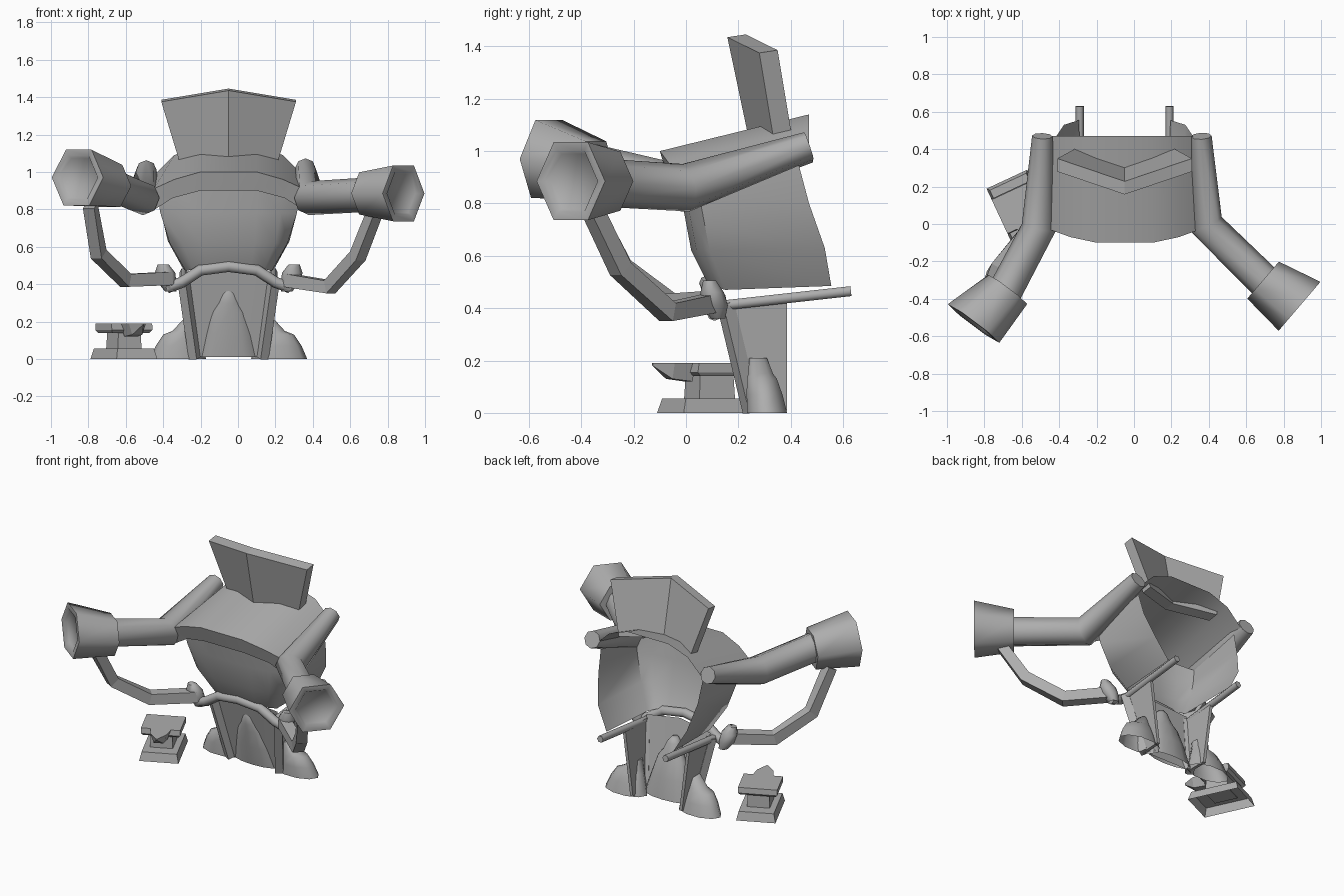
import bpy, bmesh, math
from mathutils import Vector, Matrix

if "Cube" in bpy.data.objects:
    bpy.data.objects.remove(bpy.data.objects["Cube"], do_unlink=True)

MID = -0.05  # centre plane of the furnace

stone = bpy.data.materials.new("plain grey")
stone.use_nodes = True
stone.diffuse_color = (0.42, 0.42, 0.42, 1)
stone.node_tree.nodes["Principled BSDF"].inputs["Base Color"].default_value = (0.42, 0.42, 0.42, 1)


def finish(name, bm, smooth=0):
    bmesh.ops.recalc_face_normals(bm, faces=bm.faces)
    mesh = bpy.data.meshes.new(name)
    bm.to_mesh(mesh)
    bm.free()
    mesh.materials.append(stone)
    ob = bpy.data.objects.new(name, mesh)
    bpy.context.collection.objects.link(ob)
    if smooth:
        bpy.ops.object.select_all(action='DESELECT')
        ob.select_set(True)
        bpy.context.view_layer.objects.active = ob
        bpy.ops.object.shade_smooth_by_angle(angle=math.radians(smooth))
    return ob


def loft(name, rings, smooth=0, closed=True, floor=True):
    """Skin a list of point rows; closed rows become tubes, capped at the end and, with floor, at the start."""
    bm = bmesh.new()
    rows = [[bm.verts.new(p) for p in r] for r in rings]
    n = len(rows[0])
    for a, b in zip(rows, rows[1:]):
        for i in range(n if closed else n - 1):
            j = (i + 1) % n
            bm.faces.new((a[i], a[j], b[j], b[i]))
    if closed:
        bm.faces.new(rows[-1])
        if floor:
            bm.faces.new(rows[0])
    return finish(name, bm, smooth)


def tube(name, pts, radii, sides=8, smooth=62, turn=0.0, axis=None):
    """Tube along a path, one radius per point."""
    pts = [Vector(p) for p in pts]
    rings = []
    for i, p in enumerate(pts):
        d = axis or (pts[min(i + 1, len(pts) - 1)] - pts[max(i - 1, 0)])
        side = d.cross(Vector((0, 0, 1))).normalized()
        up = side.cross(d).normalized()
        angles = [turn + math.tau * k / sides for k in range(sides)]
        rings.append([p + radii[i] * (side * math.cos(a) + up * math.sin(a)) for a in angles])
    return loft(name, rings, smooth)


def mirrored(half):
    """Row of (offset, y, z) from the outside in, mirrored about the centre plane."""
    left = [(MID - x, y, z) for x, y, z in half]
    right = [(MID + x, y, z) for x, y, z in reversed(half) if x > 0]
    return left + right


def shell(name, halves, smooth=45):
    """Thin mirrored sheet."""
    loft(name, [mirrored(h) for h in halves], smooth, closed=False)


def mound(name, levels, sides=10):
    """Hollow heap from (x, y, z, rx, ry) levels."""
    loft(name, [[(x + rx * math.cos(math.tau * k / sides), y + ry * math.sin(math.tau * k / sides), z)
                 for k in range(sides)] for x, y, z, rx, ry in levels], 60, floor=False)


# Curved furnace wall, open at the back and underneath
shell("furnace_wall", [
    [(.375, .43, .95), (.38, .05, .87), (.28, .00, .90), (.15, -.04, .93)],
    [(.365, .47, .80), (.365, .06, .78), (.28, .01, .78), (.15, -.01, .78)],
    [(.325, .53, .63), (.315, .09, .62), (.25, .04, .62), (.14, .02, .62)],
    [(.245, .555, .485), (.23, .15, .47), (.19, .11, .48), (.12, .08, .50)],
], 50)

# Arched hood with an upright front band
shell("hood", [
    [(.41, .00, .79), (.30, -.03, .86), (.15, -.07, .90)],
    [(.40, -.03, .91), (.29, -.07, .96), (.15, -.10, 1.00)],
    [(.40, .47, .98), (.29, .47, 1.09), (.15, .47, 1.14)],
])

# Wedge-shaped chimney plate
front = [mirrored([(.36, .28, 1.375), (0, .158, 1.435)]), mirrored([(.26, .335, 1.045), (0, .235, 1.07)])]
bm = bmesh.new()
layers = [[[bm.verts.new(Vector(p) + Vector((0, s, s * .15))) for p in row] for row in front] for s in (0, .07)]
for (top, low) in layers:
    for i in (0, 1):
        bm.faces.new((top[i], top[i + 1], low[i + 1], low[i]))
(ft, fl), (bt, bl) = layers
for a, b in ((ft, bt), (fl, bl)):
    for i in (0, 1):
        bm.faces.new((a[i], a[i + 1], b[i + 1], b[i]))
for i in (0, 2):
    bm.faces.new((ft[i], fl[i], bl[i], bt[i]))
finish("chimney", bm)

# Blower arms, horns with shallow mouths, and feed pipes
arms = {
    "left": ([(.36, .47, 1.02), (.385, 0, .86), (.72, -.33, .88)],
             (.69, -.30, .885), (.885, -.44, .885), (.76, -.65, 0),
             [(.27, .10, .42), (.49, -.07, .385), (.64, -.25, .55), (.73, -.36, .78)]),
    "right": ([(-.49, .47, 1.01), (-.51, -.02, .86), (-.70, -.38, .94)],
              (-.675, -.35, .925), (-.858, -.532, .97), (-.6, -.8, .07),
              [(-.37, .10, .43), (-.60, -.07, .42), (-.745, -.25, .56), (-.79, -.38, .82)]),
}
for side, (path, neck, mouth, axis, pipe) in arms.items():
    tube(side + "_arm", path, [.055, .092, .092])
    neck, mouth, axis = Vector(neck), Vector(mouth), Vector(axis)
    tube(side + "_horn", [neck, mouth, mouth, mouth - axis * .02],
         [.13, .172, .135, .12], 6, 65, 0, axis)
    tube(side + "_feed_pipe", pipe, [.05, .05, .048, .045], 4, 0, math.pi / 4)
    s = 1 if side == "left" else -1
    kx = MID + s * .34
    mound(side + "_knob", [(kx - s * .03, .12, .36, .03, .03), (kx - s * .01, .11, .41, .05, .05),
                           (kx, .10, .46, .055, .045), (kx + s * .01, .09, .505, .03, .025)], 8)

# Arched front rail and straight side rails
tube("front_rail", mirrored([(.33, .11, .38), (.25, .10, .41), (.15, .09, .475), (0, .08, .495)]),
     [.03] * 7, 8)

for side, s in (("left", 1), ("right", -1)):
    tube(side + "_side_rail", [(MID + s * .24, .09, .405), (MID + s * .24, .63, .465)], [.022] * 2, 6)

    # Slanted leg with a plate behind it
    tube(side + "_leg", [(MID + s * .24, .15, .42), (MID + s * .18, .25, .005)], [.035, .035], 4, 0, math.pi / 4)
    outline = [(.235, .15, .43), (.235, .385, .43), (.18, .385, .01), (.175, .25, .005)]
    loft(side + "_leg_plate", [[(MID + s * (x + t), y, z) for x, y, z in outline] for t in (-.01, .01)])

    # Stepped heap beside the leg
    mound(side + "_heap", [(MID + s * .27, .31, 0, .15, .08), (MID + s * .265, .30, .07, .125, .072),
                           (MID + s * .255, .29, .13, .095, .06), (MID + s * .235, .285, .15, .065, .05),
                           (MID + s * .215, .275, .21, .03, .035)])

# Leaning firebox wall between the legs, with the heap pushed through it
shell("firebox_wall", [[(.235, .15, .45), (0, .13, .48)], [(.175, .25, .01), (0, .25, .01)]])
mound("centre_heap", [(MID, .27, .01, .16, .05), (MID, .245, .14, .13, .055),
                      (MID, .22, .25, .10, .05), (MID, .205, .30, .065, .045),
                      (MID, .195, .35, .045, .04), (MID, .19, .38, .02, .025)], 12)


# Anvil, turned on the ground
def rect(w, d, z):
    return [(w * a / 2, d * b / 2, z) for a, b in ((-1, -1), (1, -1), (1, 1), (-1, 1))]


horn = [[(-w, y, .19), (w, y, .19), (w * .6, y, low), (-w * .6, y, low)]
        for y, w, low in ((-.09, .065, .12), (-.17, .05, .13), (-.24, .005, .18))]
parts = [
    loft("anvil_base", [rect(.24, .33, 0), rect(.215, .30, .055)], floor=False),
    loft("anvil_column", [rect(.14, .15, .05), rect(.13, .14, .15)]),
    loft("anvil_top", [rect(.22, .18, .14), rect(.24, .21, .155), rect(.24, .20, .19)]),
    loft("anvil_horn", horn),
]
for ob in parts:
    ob.matrix_world = Matrix.Translation((-.61, .09, 0)) @ Matrix.Rotation(math.radians(25), 4, 'Z')
